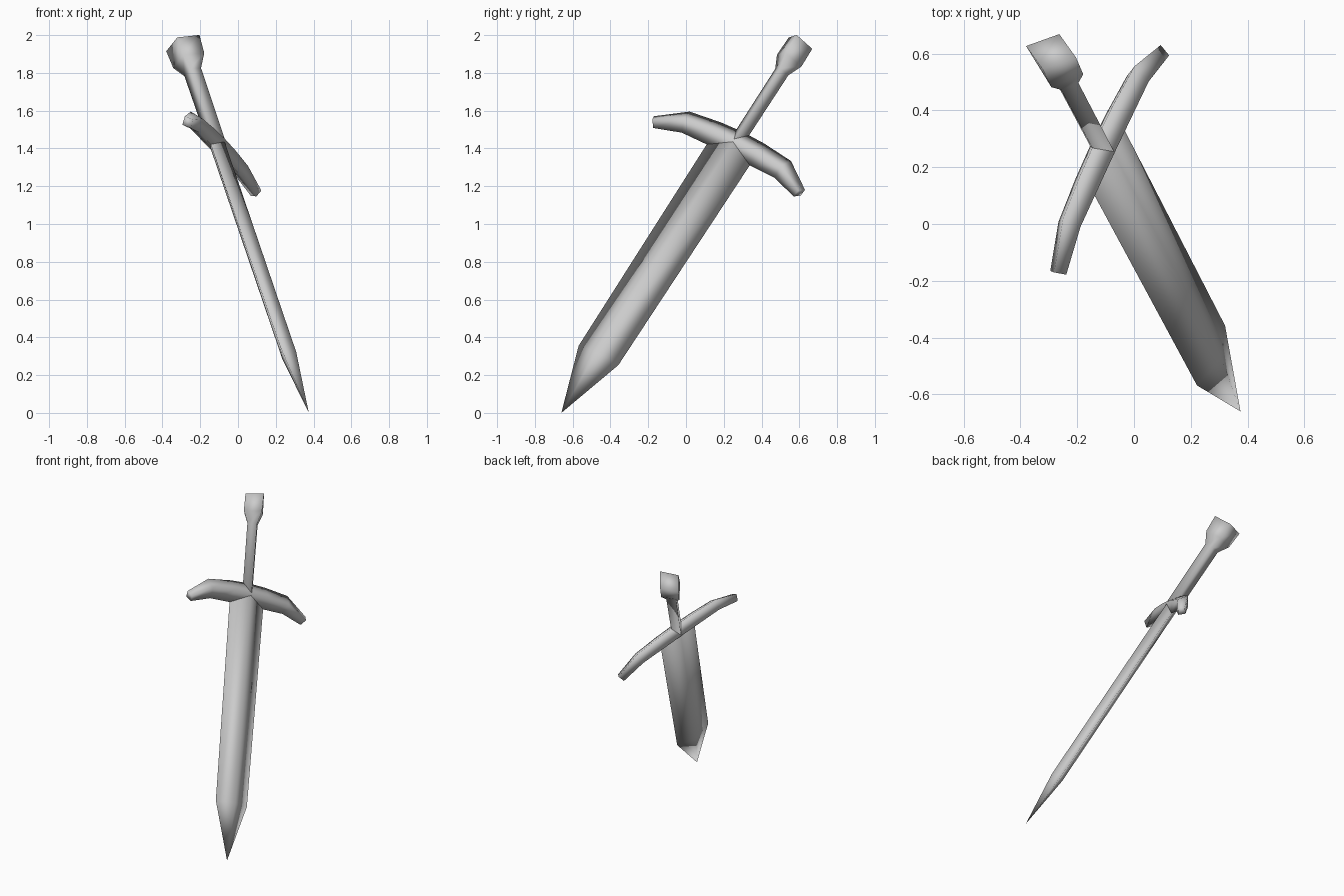
import bpy, bmesh
from mathutils import Matrix, Vector

cube = bpy.data.objects.get("Cube")
if cube:
    bpy.data.objects.remove(cube, do_unlink=True)

steel = bpy.data.materials.new("grey_steel")
steel.use_nodes = True
GREY = (0.6, 0.6, 0.6, 1)
steel.diffuse_color = GREY
steel.node_tree.nodes["Principled BSDF"].inputs["Base Color"].default_value = GREY

# Leaning frame: local x = guard direction, y = blade thickness, z = tip to pommel
tip = Vector((0.375, -0.66, 0.0))
axis = Vector((-0.275, 0.522, 0.807)).normalized()
side = Vector((0.389, 0.827, -0.405))
side = (side - axis * side.dot(axis)).normalized()
flat = axis.cross(side)
frame = Matrix((side, flat, axis)).transposed().to_4x4()
frame.translation = tip


def diamond_loft(name, sections):
    """Loft diamond rings; each section is (centre, half-axis a, half-axis b)."""
    bm = bmesh.new()
    rings = []
    for centre, a, b in sections:
        c, a, b = Vector(centre), Vector(a), Vector(b)
        rings.append([bm.verts.new(c + o) for o in (a, b, -a, -b)])
    for low, high in zip(rings, rings[1:]):
        for i in range(4):
            j = (i + 1) % 4
            bm.faces.new((low[i], low[j], high[j], high[i]))
    bm.faces.new(rings[0][::-1])
    bm.faces.new(rings[-1])
    bmesh.ops.remove_doubles(bm, verts=bm.verts, dist=0.0005)
    bmesh.ops.recalc_face_normals(bm, faces=bm.faces)
    for f in bm.faces:
        f.smooth = True
    mesh = bpy.data.meshes.new(name)
    bm.to_mesh(mesh)
    bm.free()
    mesh.materials.append(steel)
    obj = bpy.data.objects.new(name, mesh)
    obj.matrix_world = frame
    bpy.context.collection.objects.link(obj)
    return obj


def upright(z, width, depth):
    return (0, 0, z), (width, 0, 0), (0, depth, 0)


# Blade with a pointed end
diamond_loft("blade", [upright(0, 0, 0), upright(0.377, 0.127, 0.042),
                       upright(1.76, 0.138, 0.042)])

# Grip flaring into the pommel
diamond_loft("grip_and_pommel", [upright(1.77, 0.04, 0.048), upright(2.235, 0.042, 0.05),
                                 upright(2.31, 0.078, 0.093), upright(2.425, 0.075, 0.1)])

# Drooping crossguard, mirrored: (reach, height, half height, half depth, slant)
half = [(0.466, 1.674, 0.03, 0.032, 0.017), (0.31, 1.752, 0.062, 0.044, 0.014),
        (0.14, 1.764, 0.072, 0.049, 0)]
guard = []
for s, rows in ((-1, half), (1, half[::-1])):
    for x, z, h, d, slant in rows:
        guard.append(((s * x, 0, z), (s * slant, 0, h), (0, d, 0)))
    if s < 0:
        guard.append(((0, 0, 1.768), (0, 0, 0.074), (0, 0.05, 0)))
diamond_loft("crossguard", guard)
